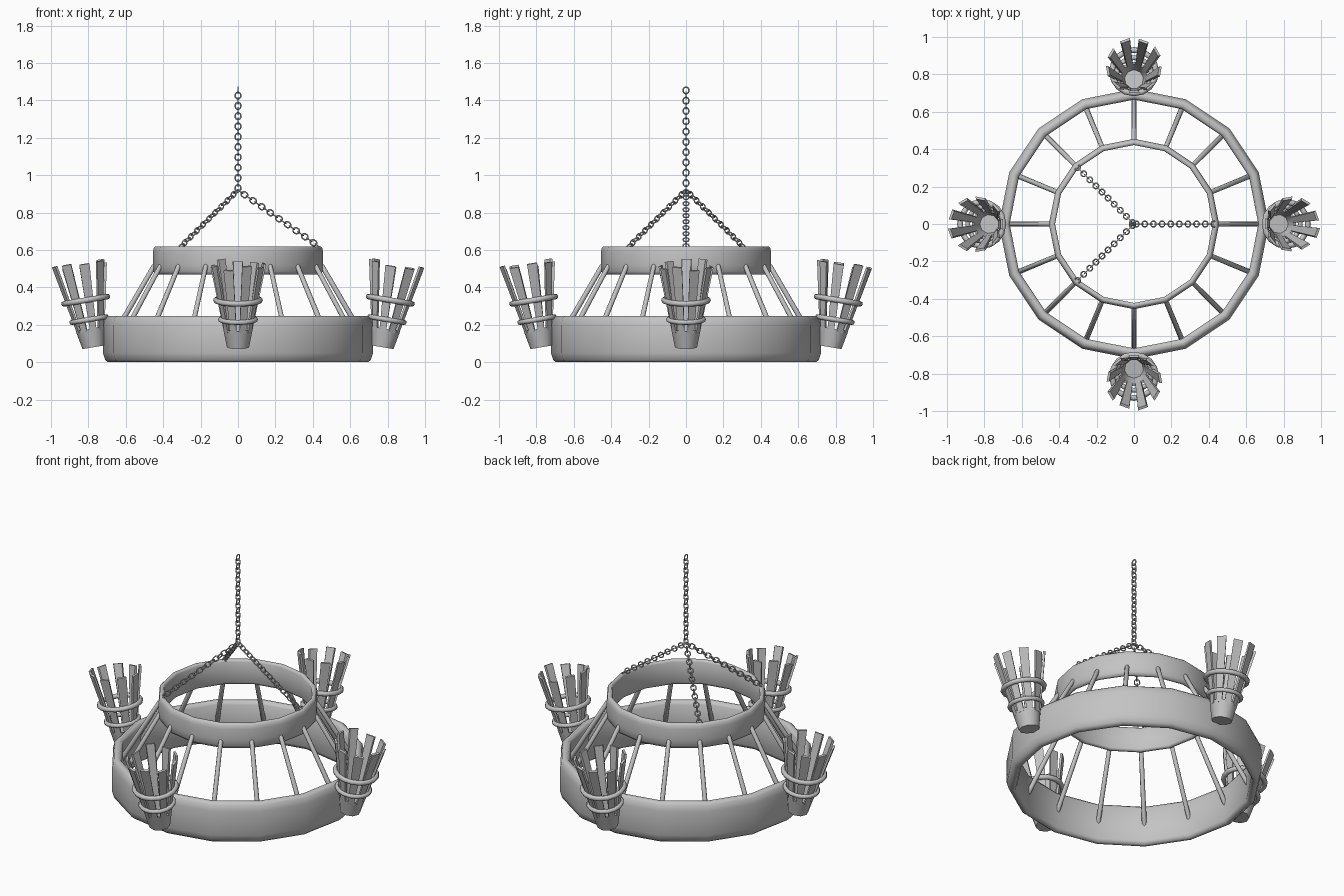
import bpy, bmesh, math, random
from mathutils import Matrix, Vector

if "Cube" in bpy.data.objects:
    bpy.data.objects.remove(bpy.data.objects["Cube"])

random.seed(4)
TAU = 2 * math.pi


def material(name, c):
    m = bpy.data.materials.new(name)
    m.diffuse_color = (*c, 1)
    m.use_nodes = True
    m.node_tree.nodes["Principled BSDF"].inputs["Base Color"].default_value = m.diffuse_color
    return m


IRON = material("grey iron", (0.55, 0.55, 0.55))


def finish(bm, name, mat, smooth=None):
    bmesh.ops.remove_doubles(bm, verts=bm.verts, dist=1e-5)
    bmesh.ops.recalc_face_normals(bm, faces=bm.faces)
    me = bpy.data.meshes.new(name)
    bm.to_mesh(me)
    bm.free()
    me.materials.append(mat)
    if smooth:
        me.shade_smooth()
        me.set_sharp_from_angle(angle=math.radians(smooth))
    ob = bpy.data.objects.new(name, me)
    bpy.context.collection.objects.link(ob)
    return ob


def sweep(bm, rings, closed=False, mat=Matrix()):
    """Skin a list of point rings; closed joins the last ring to the first."""
    vs = [[bm.verts.new(mat @ Vector(p)) for p in r] for r in rings]
    n = len(vs[0])
    for i in range(len(vs) if closed else len(vs) - 1):
        a, b = vs[i], vs[(i + 1) % len(vs)]
        for j in range(n):
            k = (j + 1) % n
            bm.faces.new((a[j], a[k], b[k], b[j]))
    if not closed:
        bm.faces.new(vs[0])
        bm.faces.new(vs[-1])


def lathe(bm, profile, n, mat=Matrix()):
    """Spin a closed (radius, height) profile around z."""
    sweep(bm, [[(r * math.cos(TAU * i / n), r * math.sin(TAU * i / n), z) for r, z in profile]
               for i in range(n)], True, mat)


def circle_profile(R, z, r, n=8):
    return [(R + r * math.cos(TAU * i / n), z + r * math.sin(TAU * i / n)) for i in range(n)]


# Lower and upper hoops
bm = bmesh.new()
lathe(bm, [(0.665, 0.02), (0.675, 0), (0.695, 0), (0.71, 0.012), (0.722, 0.05), (0.722, 0.2),
           (0.713, 0.235), (0.70, 0.248), (0.678, 0.248), (0.665, 0.23)], 16)
finish(bm, "lower_hoop", IRON, 80)
bm = bmesh.new()
lathe(bm, [(0.422, 0.48), (0.428, 0.468), (0.442, 0.468), (0.452, 0.485), (0.455, 0.52),
           (0.455, 0.59), (0.45, 0.612), (0.442, 0.62), (0.428, 0.62), (0.422, 0.608)], 16)
finish(bm, "upper_hoop", IRON, 80)

# Sloping bars between the hoops, with tapered ends
bm = bmesh.new()
p0, p1 = Vector((0.69, 0, 0.10)), Vector((0.44, 0, 0.53))
d = p1 - p0
tilt = d.to_track_quat('Z', 'Y').to_matrix().to_4x4()
for i in range(16):
    m = Matrix.Rotation(TAU * i / 16, 4, 'Z') @ Matrix.Translation(p0) @ tilt
    rings = [[(r * math.cos(TAU * j / 8), r * math.sin(TAU * j / 8), t * d.length) for j in range(8)]
             for t, r in ((0, 0.004), (0.06, 0.014), (0.96, 0.013), (1, 0.005))]
    sweep(bm, rings, False, m)
finish(bm, "sloping_bars", IRON, 60)


# Torch baskets: cup, flared slats and two bands
def cone_r(s):
    return 0.06 + 0.2 * s


N = 9
cups, slats, bands = bmesh.new(), bmesh.new(), bmesh.new()
for q in range(4):
    m = (Matrix.Rotation(TAU * q / 4, 4, 'Z') @ Matrix.Translation((0.772, 0, 0.08))
         @ Matrix.Rotation(math.radians(9.5), 4, 'Y'))
    lathe(cups, [(0, 0), (cone_r(0), 0), (cone_r(0.1), 0.1), (cone_r(0.1) - 0.012, 0.1),
                 (cone_r(0.015) - 0.012, 0.015), (0, 0.015)], N, m)
    for i in range(N):
        rot = m @ Matrix.Rotation(TAU * (i + 0.5) / N, 4, 'Z')
        top = random.uniform(0.43, 0.46)
        skew = random.uniform(-0.005, 0.005)
        rings = []
        for s, w, sk in ((0.085, 0.018, 0), (top, 0.028, skew)):
            r = cone_r(s) * (0.955 if s < 0.1 else 0.985)
            rings.append([(r, sk - w, s), (r, sk + w, s), (r - 0.013, sk + w * 0.85, s + 0.003),
                          (r - 0.013, sk - w * 0.85, s + 0.003)])
        sweep(slats, rings, False, rot)
    lathe(bands, circle_profile(0.118, 0.255, 0.015), 16, m)
    lathe(bands, circle_profile(0.094, 0.15, 0.013), 16, m)
finish(cups, "torch_cups", IRON, 45)
finish(slats, "torch_slats", IRON)
finish(bands, "torch_bands", IRON, 60)


# Chains made of rounded links, each turned a quarter from the last
def chain(name, a, b):
    a, b = Vector(a), Vector(b)
    n = round((b - a).length / 0.028)
    base = (b - a).to_track_quat('Z', 'Y').to_matrix().to_4x4()
    out = bmesh.new()
    for k in range(n):
        m = (Matrix.Translation(a.lerp(b, (k + 0.5) / n)) @ base
             @ Matrix.Rotation(math.pi / 2 * (k % 2), 4, 'Z'))
        rings = []
        for i in range(12):
            t = TAU * (i + 0.5) / 12
            c, s = math.cos(t), math.sin(t)
            off = 0.003 if s > 0 else -0.003
            rad = [0.015 + 0.0038 * math.cos(TAU * j / 6) for j in range(6)]
            rings.append([(rad[j] * c, 0.0038 * math.sin(TAU * j / 6), off + rad[j] * s)
                          for j in range(6)])
        sweep(out, rings, True, m)
    finish(out, name, IRON, 70)


chain("hanging_chain", (0, 0, 0.917), (0, 0, 1.467))
for i, ang in enumerate((0, 135, 225)):
    t = math.radians(ang)
    chain(f"support_chain_{i + 1}", (0.438 * math.cos(t), 0.438 * math.sin(t), 0.615), (0, 0, 0.92))
